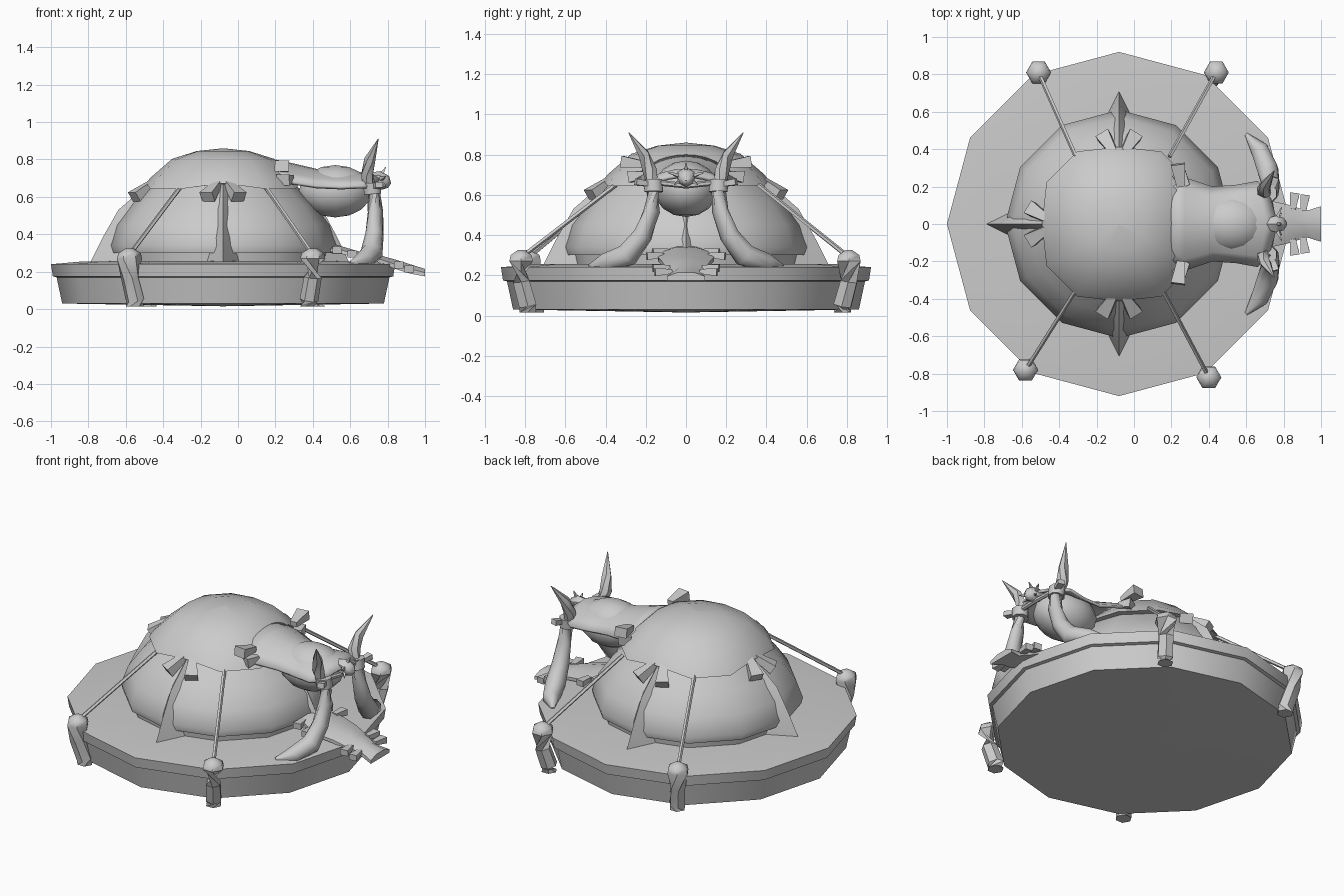
import bpy
import bmesh
from math import sin, cos, pi, radians
from mathutils import Vector

cube = bpy.data.objects.get("Cube")
if cube:
    bpy.data.objects.remove(cube)

grey = bpy.data.materials.new("plain_grey")
grey.use_nodes = True
colour = (0.6, 0.6, 0.6, 1)
grey.diffuse_color = colour
grey.node_tree.nodes["Principled BSDF"].inputs["Base Color"].default_value = colour

CENTRE = Vector((-0.08, 0, 0))


def finish(name, bm, angle=40):
    """Turn a bmesh into a smooth shaded object with sharp edges kept."""
    bmesh.ops.recalc_face_normals(bm, faces=bm.faces)
    mesh = bpy.data.meshes.new(name)
    bm.to_mesh(mesh)
    bm.free()
    mesh.shade_smooth()
    mesh.set_sharp_from_angle(angle=radians(angle))
    mesh.materials.append(grey)
    obj = bpy.data.objects.new(name, mesh)
    bpy.context.collection.objects.link(obj)
    return obj


def loft(name, rings, angle=40, closed=True, caps=True):
    """Skin a list of equal length point rings."""
    bm = bmesh.new()
    rows = [[bm.verts.new(p) for p in ring] for ring in rings]
    n = len(rows[0])
    for a, b in zip(rows, rows[1:]):
        for i in range(n if closed else n - 1):
            j = (i + 1) % n
            bm.faces.new((a[i], a[j], b[j], b[i]))
    if caps:
        bm.faces.new(rows[0])
        bm.faces.new(rows[-1])
    bmesh.ops.remove_doubles(bm, verts=bm.verts, dist=0.0005)
    return finish(name, bm, angle)


def tube(name, path, radii, sides=8, angle=50, flat=1.0):
    """Tapering tube along a path."""
    path = [Vector(p) for p in path]
    rings = []
    for i, p in enumerate(path):
        d = (path[min(i + 1, len(path) - 1)] - path[max(i - 1, 0)]).normalized()
        u = d.cross(Vector((0, 0, 1)))
        u = u.normalized() if u.length > 0.15 else Vector((0, 1, 0))
        v = d.cross(u)
        turns = [2 * pi * (k + 0.5) / sides for k in range(sides)]
        rings.append([p + (u * cos(t) + v * sin(t) * flat) * radii[i] for t in turns])
    return loft(name, rings, angle)


def lathe(name, profile, sides=12, angle=35):
    """Faceted turned form around the tent axis."""
    turns = [2 * pi * k / sides for k in range(sides)]
    return loft(name, [[CENTRE + Vector((r * cos(t), r * sin(t), z)) for t in turns]
                       for r, z in profile], angle)


def peg(name, a, b, small=0.03, big=0.055):
    """Four sided peg that flares towards its outer end."""
    return tube(name, [a, b], [small, big], sides=4, angle=20, flat=0.75)


# Round platform with an overhanging rim
lathe("platform", [(0.001, 0.015), (0.86, 0.03), (0.89, 0.17), (0.91, 0.175),
                   (0.92, 0.24), (0.75, 0.255), (0.001, 0.26)])

# Tent wall with a recessed skirt
lathe("tent_wall", [(0.56, 0.24), (0.57, 0.31), (0.6, 0.3), (0.61, 0.34),
                    (0.57, 0.45), (0.49, 0.56), (0.38, 0.67)])

# Four flared ridges on the wall
for k, name in enumerate(("left", "back", "right", "front")):
    out = Vector((cos(k * pi / 2), sin(k * pi / 2), 0))
    side = Vector((-out.y, out.x, 0))
    reach = 0.95 if k == 0 else 1
    rings = []
    for tip, inner, half, z in ((0.71, 0.54, 0.085, 0.25), (0.645, 0.54, 0.065, 0.38),
                                (0.56, 0.45, 0.055, 0.53), (0.4, 0.33, 0.05, 0.67)):
        base = CENTRE + Vector((0, 0, z))
        rings.append([base + out * tip * reach, base + out * inner + side * half,
                      base + out * inner - side * half])
    loft(name + "_ridge", rings, 60)

# Roof cloth, drawn out and down between the axes
rings = []
for scale, z, dip in ((0.85, 0.66, 1), (1.03, 0.655, 1), (0.97, 0.69, 0.7),
                      (0.68, 0.80, 0.2), (0.35, 0.845, 0), (0.001, 0.86, 0)):
    ring = []
    for k in range(12):
        t = k * pi / 6
        corner = k % 3 > 0
        r = scale * (0.435 if corner else 0.4)
        h = z + dip * (-0.012 if corner else 0.018)
        ring.append(CENTRE + Vector((r * cos(t), r * sin(t), h)))
    rings.append(ring)
loft("roof_cloth", rings, 50)

# Pairs of pegs below the roof edge
for k, name in ((1, "back"), (2, "right"), (3, "front")):
    out = Vector((cos(k * pi / 2), sin(k * pi / 2), 0))
    side = Vector((-out.y, out.x, 0))
    for s in (-1, 1):
        peg(name + "_roof_peg", CENTRE + out * 0.385 + side * s * 0.03 + Vector((0, 0, 0.67)),
            CENTRE + out * 0.475 + side * s * 0.085 + Vector((0, 0, 0.6)))

# Guy ropes and their stakes
for x0, y0, x1, y1 in ((-0.31, -0.35, -0.58, -0.78), (0.15, -0.35, 0.4, -0.82),
                       (-0.31, 0.36, -0.51, 0.81), (0.19, 0.36, 0.44, 0.81)):
    tube("guy_rope", [(x0, y0, 0.65), (x1, y1, 0.29)], [0.012, 0.012], sides=5)
    ix, iy = x1 * 0.95, y1 * 0.96
    tube("stake", [(ix, iy, 0.015), (ix, iy, 0.05), (x1, y1, 0.17), (x1, y1, 0.27),
                   (x1, y1, 0.3), (x1, y1, 0.325)],
         [0.048, 0.05, 0.047, 0.067, 0.06, 0.02], sides=6)

# Draped awning over the entrance
rings = []
for x, half, z, drop in ((0.2, 0.19, 0.8, 0.05), (0.27, 0.25, 0.785, 0.1),
                         (0.42, 0.2, 0.75, 0.09), (0.55, 0.21, 0.735, 0.08),
                         (0.66, 0.23, 0.73, 0.07), (0.72, 0.18, 0.7, 0.04)):
    steps = [i / 4 for i in range(-4, 5)]
    rings.append([(x + 0.05 * (1 - abs(s)) * (x > 0.6), half * s, z - drop * s * s) for s in steps])
awning = loft("awning", rings, 50, closed=False, caps=False)
thick = awning.modifiers.new("thickness", "SOLIDIFY")
thick.thickness = 0.018

# Rounded cloth belly below the awning
bm = bmesh.new()
bmesh.ops.create_uvsphere(bm, u_segments=14, v_segments=8, radius=1)
bmesh.ops.scale(bm, vec=(0.2, 0.16, 0.14), verts=bm.verts)
bmesh.ops.translate(bm, vec=(0.52, 0, 0.63), verts=bm.verts)
finish("awning_belly", bm, 60)

# Mirrored tusks, horns, bindings and awning pegs
for s in (-1, 1):
    tube("tusk", [(0.6, s * 0.48, 0.245), (0.67, s * 0.4, 0.26), (0.715, s * 0.29, 0.3),
                  (0.73, s * 0.215, 0.4), (0.735, s * 0.17, 0.52), (0.72, s * 0.16, 0.66)],
         [0.01, 0.05, 0.06, 0.05, 0.042, 0.036])
    tube("horn", [(0.71, s * 0.16, 0.62), (0.69, s * 0.18, 0.72), (0.705, s * 0.21, 0.8),
                  (0.75, s * 0.285, 0.91)], [0.032, 0.036, 0.03, 0.002], sides=6)
    tube("horn_binding", [(0.72, s * 0.16, 0.615), (0.715, s * 0.165, 0.675)], [0.05, 0.05])
    peg("binding_peg", (0.73, s * 0.16, 0.65), (0.755, s * 0.25, 0.665), 0.02, 0.03)
    peg("awning_peg", (0.25, s * 0.2, 0.75), (0.235, s * 0.32, 0.765))
    peg("awning_side_peg", (0.28, s * 0.2, 0.7), (0.24, s * 0.27, 0.69))

# Sagging crossbar with a spiked ornament
tube("crossbar", [(0.72, -0.18, 0.665), (0.75, 0, 0.645), (0.72, 0.18, 0.665)],
     [0.014, 0.014, 0.014], sides=6)
tube("ornament", [(0.7, 0, 0.7), (0.75, 0, 0.69), (0.79, 0, 0.675), (0.81, 0, 0.66)],
     [0.03, 0.05, 0.04, 0.015], sides=6)
for y, z in ((0.09, 0.71), (-0.09, 0.71), (0.06, 0.65), (-0.06, 0.65), (0, 0.76)):
    tube("ornament_spike", [(0.75, 0, 0.69), (0.79, y, z)], [0.024, 0.002], sides=4)

# Hide mat running down from the entrance
rings = []
for x, half, z, t in ((0.46, 0.1, 0.33, 0.02), (0.54, 0.11, 0.32, 0.02), (0.64, 0.14, 0.29, 0.02),
                      (0.75, 0.12, 0.27, 0.02), (0.84, 0.1, 0.24, 0.025),
                      (0.92, 0.07, 0.215, 0.025), (1.0, 0.095, 0.195, 0.02)):
    rings.append([(x, -half, z - t), (x, half, z - t), (x, half, z),
                  (x, half * 0.4, z + t), (x, -half * 0.4, z + t), (x, -half, z)])
loft("entrance_mat", rings, 50)
for s in (-1, 1):
    for x, y, z in ((0.52, 0.08, 0.32), (0.6, 0.11, 0.3), (0.85, 0.08, 0.24), (0.905, 0.07, 0.22)):
        peg("mat_peg", (x, s * y, z), (x + 0.01, s * (y + 0.085), z - 0.005), 0.022, 0.036)
